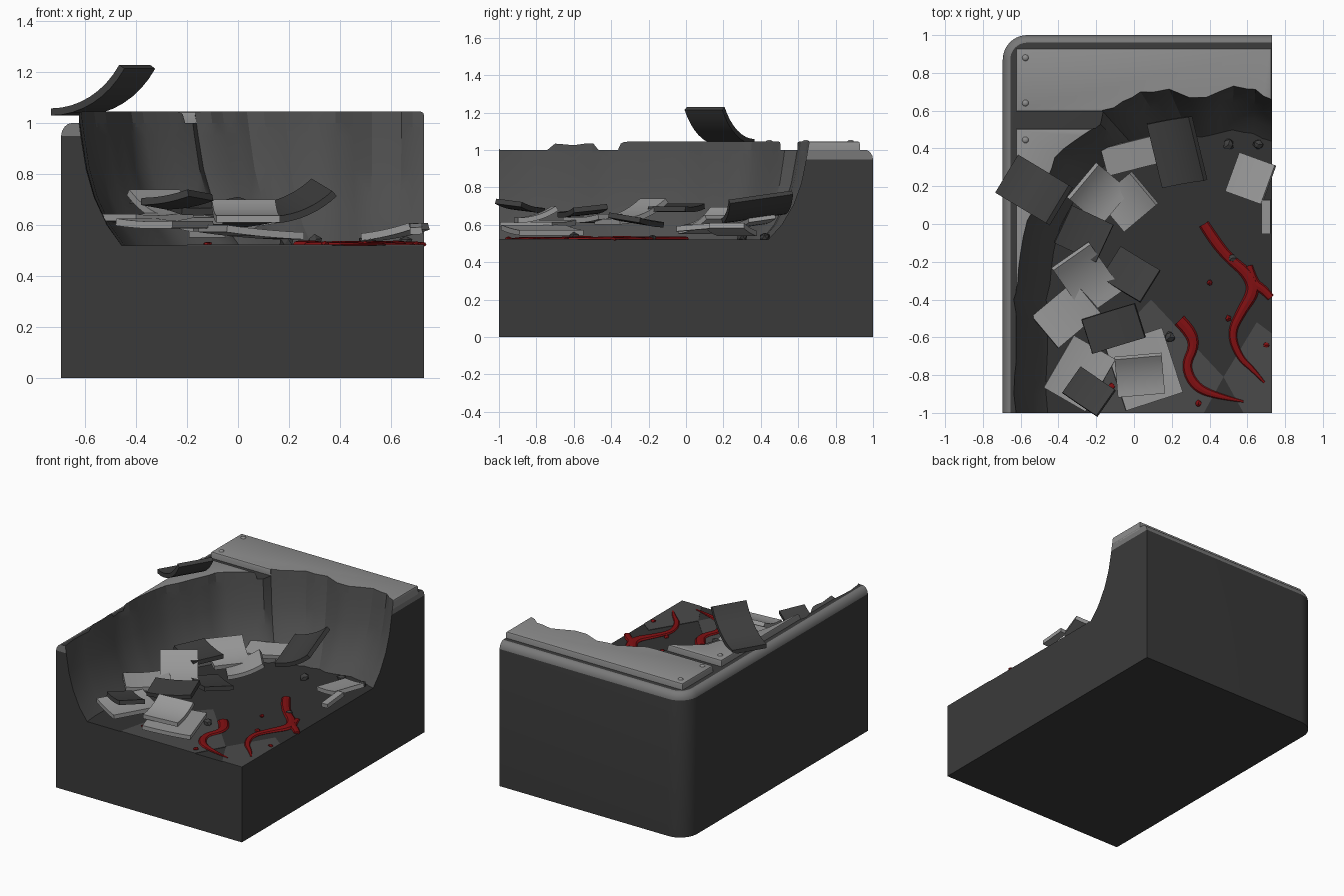
import bpy, bmesh, math, random
from mathutils import Matrix, Vector

if "Cube" in bpy.data.objects:
    bpy.data.objects.remove(bpy.data.objects["Cube"])

random.seed(4)
FLOOR = 0.52


def material(name, r, g=None, b=None):
    m = bpy.data.materials.new(name)
    m.diffuse_color = (r, r if g is None else g, r if b is None else b, 1)
    m.use_nodes = True
    m.node_tree.nodes["Principled BSDF"].inputs["Base Color"].default_value = m.diffuse_color
    return m


BODY = material("dark body", 0.042)
RIM = material("grey rim", 0.19)
WALL = material("crater wall", 0.075)
GROUND = material("crater floor", 0.032)
TILE = material("floor tile", 0.068)
PLATE = material("plate grey", 0.27)
LIGHT = material("light scrap", 0.32)
DARK = material("dark scrap", 0.05)
RED = material("red fluid", 0.22, 0.005, 0.006)


def finish(name, bm, mats, smooth=35):
    bmesh.ops.recalc_face_normals(bm, faces=bm.faces[:])
    me = bpy.data.meshes.new(name)
    bm.to_mesh(me)
    bm.free()
    ob = bpy.data.objects.new(name, me)
    bpy.context.collection.objects.link(ob)
    for m in mats:
        me.materials.append(m)
    if smooth:
        smooth_angle(ob, smooth)
    return ob


def activate(ob):
    bpy.ops.object.select_all(action='DESELECT')
    ob.select_set(True)
    bpy.context.view_layer.objects.active = ob


def smooth_angle(ob, deg=35):
    activate(ob)
    bpy.ops.object.shade_smooth_by_angle(angle=math.radians(deg))


def loft(bm, rings, mats):
    """Join rings of points; mats gives a material per band, then bottom and top caps."""
    vs = [[bm.verts.new(p) for p in r] for r in rings]
    n = len(vs[0])
    for k in range(len(vs) - 1):
        for i in range(n):
            j = (i + 1) % n
            f = bm.faces.new((vs[k][i], vs[k][j], vs[k + 1][j], vs[k + 1][i]))
            f.material_index = mats[k]
    for ring, mi in ((vs[0], mats[-2]), (vs[-1], mats[-1])):
        bm.faces.new(ring).material_index = mi


def box(name, x0, x1, y0, y1, z0, z1, mat, bevel=0.0):
    bm = bmesh.new()
    bmesh.ops.create_cube(bm, size=1)
    for v in bm.verts:
        v.co = ((x0 + x1) / 2 + v.co.x * (x1 - x0), (y0 + y1) / 2 + v.co.y * (y1 - y0),
                (z0 + z1) / 2 + v.co.z * (z1 - z0))
    if bevel:
        edges = [e for e in bm.edges if all(v.co.z > (z0 + z1) / 2 for v in e.verts)]
        bmesh.ops.bevel(bm, geom=edges, offset=bevel, segments=2, profile=0.5, affect='EDGES')
    return finish(name, bm, [mat])


# Block with one rounded corner and a soft rim on its two outer sides
def outline(inset, z):
    r, cx, cy = 0.13, -0.695 + 0.13, 1 - 0.13
    pts = [(0.73, -1, z), (0.73, 1 - inset, z)]
    for i in range(11):
        a = math.pi / 2 * (1 + i / 10)
        pts.append((cx + (r - inset) * math.cos(a), cy + (r - inset) * math.sin(a), z))
    return pts + [(-0.695 + inset, -1, z)]


bm = bmesh.new()
levels = [(0, 0), (0, 0.95), (0.004, 0.969), (0.014, 0.986), (0.028, 0.997), (0.04, 1.0)]
loft(bm, [outline(*l) for l in levels], [0, 1, 1, 1, 1, 0, 0])
body = finish("block", bm, [BODY, RIM, WALL, GROUND], 0)

# Top armour plates
back_plate = box("back_plate", -0.625, 0.73, 0.595, 0.93, 0.985, 1.045, PLATE, 0.012)
side_plate = box("side_plate", -0.625, -0.1, -1, 0.505, 0.985, 1.045, PLATE, 0.012)
for p in (back_plate, side_plate):
    p.data.materials.append(RIM)
    p.data.materials.append(WALL)

# Crater cutter: foot and rim of the torn wall, as foot x, foot y, rim x, rim y
KEYS = [(-0.45, -1.2, -0.62, -1.2), (-0.45, -1, -0.62, -1), (-0.47, -0.7, -0.645, -0.7),
        (-0.46, -0.4, -0.635, -0.4), (-0.42, -0.15, -0.59, -0.15), (-0.37, 0.05, -0.54, 0.1),
        (-0.28, 0.2, -0.45, 0.3), (-0.16, 0.31, -0.33, 0.44), (-0.03, 0.38, -0.2, 0.55),
        (0.1, 0.43, -0.07, 0.66), (0.24, 0.46, 0.1, 0.70), (0.4, 0.48, 0.38, 0.69),
        (0.58, 0.5, 0.6, 0.74), (0.73, 0.45, 0.73, 0.68), (0.95, 0.42, 0.95, 0.64)]
path = []
for a, b in zip(KEYS, KEYS[1:]):
    for k in range(3):
        p = [u + (v - u) * k / 3 for u, v in zip(a, b)]
        dx, dy = p[0] - p[2], p[1] - p[3]
        j = random.uniform(-0.1, 0.12)
        path.append((p[0] + dx * j * 0.6, p[1] + dy * j * 0.6, p[2] + dx * j, p[3] + dy * j))
path += [KEYS[-1], (0.95, -1.2, 0.95, -1.2)]
bm = bmesh.new()
steps = [(0, FLOOR), (0.33, 0.60), (0.62, 0.71), (0.8, 0.82), (0.92, 0.95), (1, 1.05), (1, 1.3)]
loft(bm, [[(a + (c - a) * t, b + (d - b) * t, z) for a, b, c, d in path] for t, z in steps],
     [2] * 6 + [3, 2])
bmesh.ops.triangulate(bm, faces=bm.faces[:])
cutter = finish("crater_cutter", bm, [BODY, RIM, WALL, GROUND], 0)
cutter.hide_render = True
for ob in (body, back_plate, side_plate):
    activate(ob)
    mod = ob.modifiers.new("crater", 'BOOLEAN')
    mod.operation, mod.solver, mod.object = 'DIFFERENCE', 'EXACT', cutter
    bpy.ops.object.modifier_apply(modifier=mod.name)
    smooth_angle(ob, 30)
bpy.data.objects.remove(cutter)

# Rivets
for i, (x, y) in enumerate([(-0.575, 0.88), (-0.575, 0.64), (-0.575, 0.445)]):
    bm = bmesh.new()
    bmesh.ops.create_uvsphere(bm, u_segments=12, v_segments=6, radius=0.018,
                              matrix=Matrix.Translation((x, y, 1.043)) @ Matrix.Diagonal((1, 1, 0.6, 1)))
    finish(f"rivet_{i}", bm, [PLATE])

# Paler floor tiles
TILES = [[(0.09, -0.4), (0.474, -0.81), (0.37, -1), (-0.2, -1), (-0.1, -0.6)],
         [(0.474, -0.81), (0.65, -0.52), (0.73, -0.58), (0.73, -1), (0.58, -1)]]
for i, t in enumerate(TILES):
    bm = bmesh.new()
    loft(bm, [[(x, y, z) for x, y in t] for z in (FLOOR - 0.003, FLOOR + 0.003)], [0, 0, 0])
    finish(f"floor_tile_{i}", bm, [TILE], 0)


# Bent scrap sheets: flat at one end, curling up toward the other
def scrap(name, mat, x, y, z, length, width, turn, bend, tilt=0, roll=0, t=0.028):
    n, px, pz = 8, 0.0, 0.0
    low, high = [], []
    for i in range(n + 1):
        a = bend * i / n
        low.append((px, pz))
        high.append((px - t * math.sin(a), pz + t * math.cos(a)))
        am = bend * (i + 0.5) / n
        px += length / n * math.cos(am)
        pz += length / n * math.sin(am)
    mid = low[-1][0] / 2
    section = low + high[::-1]
    bm = bmesh.new()
    rings = [[bm.verts.new((u - mid, s * width / 2, w)) for u, w in section] for s in (-1, 1)]
    m = len(section)
    for i in range(m):
        j = (i + 1) % m
        bm.faces.new((rings[0][i], rings[0][j], rings[1][j], rings[1][i]))
    for r in rings:
        for i in range(n):
            bm.faces.new((r[i], r[i + 1], r[m - 2 - i], r[m - 1 - i]))
    rad = math.radians
    bm.transform(Matrix.Translation((x, y, z)) @ Matrix.Rotation(rad(turn), 4, 'Z')
                 @ Matrix.Rotation(rad(-tilt), 4, 'Y') @ Matrix.Rotation(rad(roll), 4, 'X'))
    return finish(name, bm, [mat], 30)


# x, y, z, length, width, turn, bend, tilt, roll
DARK_SCRAP = [(-0.53, 0.18, 1.03, 0.40, 0.235, -31, 1.0, 0, 0),
              (-0.27, -0.05, 0.66, 0.25, 0.22, -25, 0.3, -12, 0),
              (0.23, 0.39, 0.64, 0.27, 0.35, 13, 0.7, 4, 8),
              (-0.02, -0.27, 0.60, 0.25, 0.20, -32, 0.2, 0, -8),
              (-0.11, -0.55, 0.64, 0.30, 0.19, 18, 0.3, -4, 6),
              (-0.24, -0.89, 0.67, 0.23, 0.17, -35, 0.3, 0, -6)]
LIGHT_SCRAP = [(0.0, 0.37, 0.59, 0.33, 0.15, 15, 0.2, 0, 8),
               (-0.19, 0.16, 0.58, 0.26, 0.24, 140, 0.7, 3, 0),
               (-0.03, 0.12, 0.56, 0.25, 0.22, 40, 0.5, 4, 0),
               (0.62, 0.24, 0.55, 0.21, 0.22, -20, 0.2, 6, 0),
               (0.70, 0.04, 0.57, 0.05, 0.18, 0, 0.1, 0, 5),
               (-0.25, -0.29, 0.61, 0.34, 0.24, 125, 0.6, 3, 0),
               (-0.36, -0.48, 0.60, 0.30, 0.22, 40, 0.3, -6, 0),
               (0.05, -0.77, 0.55, 0.32, 0.36, 18, 0.1, -8, 0),
               (0.03, -0.80, 0.61, 0.23, 0.25, 95, 0.6, 0, 0),
               (-0.29, -0.79, 0.58, 0.26, 0.32, -30, 0.2, -8, 0)]
for label, mat, rows in (("dark", DARK, DARK_SCRAP), ("light", LIGHT, LIGHT_SCRAP)):
    for i, row in enumerate(rows):
        scrap(f"{label}_scrap_{i}", mat, *row)


# Small rubble and fluid drops
def pebble(name, x, y, r, mat, flat):
    bm = bmesh.new()
    bmesh.ops.create_icosphere(bm, subdivisions=1, radius=r)
    for v in bm.verts:
        v.co *= random.uniform(0.8, 1.2)
    bm.transform(Matrix.Translation((x, y, FLOOR + r * flat * 0.5)) @ Matrix.Diagonal((1, 1, flat, 1)))
    finish(name, bm, [mat], 0)


for i, (x, y, r) in enumerate([(0.19, -0.6, 0.032), (0.52, -0.18, 0.022), (0.3, 0.3, 0.03),
                               (0.5, 0.42, 0.03), (0.66, 0.42, 0.03)]):
    pebble(f"rubble_{i}", x, y, r, DARK, 0.9)
for i, (x, y) in enumerate([(0.4, -0.31), (0.5, -0.5), (0.7, -0.64), (0.34, -0.95), (-0.12, -0.86)]):
    pebble(f"drop_{i}", x, y, 0.018, RED, 0.6)


# Fluid streams, as x, y, half width
STREAMS = [[(0.37, 0, 0.028), (0.42, -0.08, 0.03), (0.5, -0.18, 0.026), (0.6, -0.26, 0.03),
            (0.64, -0.35, 0.036), (0.57, -0.46, 0.026), (0.51, -0.58, 0.022), (0.56, -0.71, 0.018),
            (0.63, -0.77, 0.014), (0.69, -0.84, 0.006)],
           [(0.61, -0.22, 0.018), (0.63, -0.32, 0.03), (0.68, -0.34, 0.024), (0.725, -0.39, 0.02)],
           [(0.24, -0.51, 0.034), (0.3, -0.57, 0.034), (0.32, -0.65, 0.026), (0.27, -0.75, 0.024),
            (0.32, -0.86, 0.026), (0.43, -0.91, 0.018), (0.58, -0.94, 0.005)]]
for i, pts in enumerate(STREAMS):
    cu = bpy.data.curves.new(f"stream_{i}", 'CURVE')
    cu.dimensions, cu.bevel_depth, cu.bevel_resolution, cu.use_fill_caps = '3D', 1.0, 2, True
    sp = cu.splines.new('NURBS')
    sp.points.add(len(pts) - 1)
    for p, (x, y, r) in zip(sp.points, pts):
        p.co, p.radius = (x, y, 0, 1), r
    sp.order_u, sp.use_endpoint_u, sp.resolution_u = 3, True, 5
    ob = bpy.data.objects.new(f"stream_{i}", cu)
    bpy.context.collection.objects.link(ob)
    cu.materials.append(RED)
    ob.location.z, ob.scale.z = FLOOR + 0.004, 0.45
    activate(ob)
    bpy.ops.object.convert(target='MESH')
    smooth_angle(bpy.context.object, 40)
